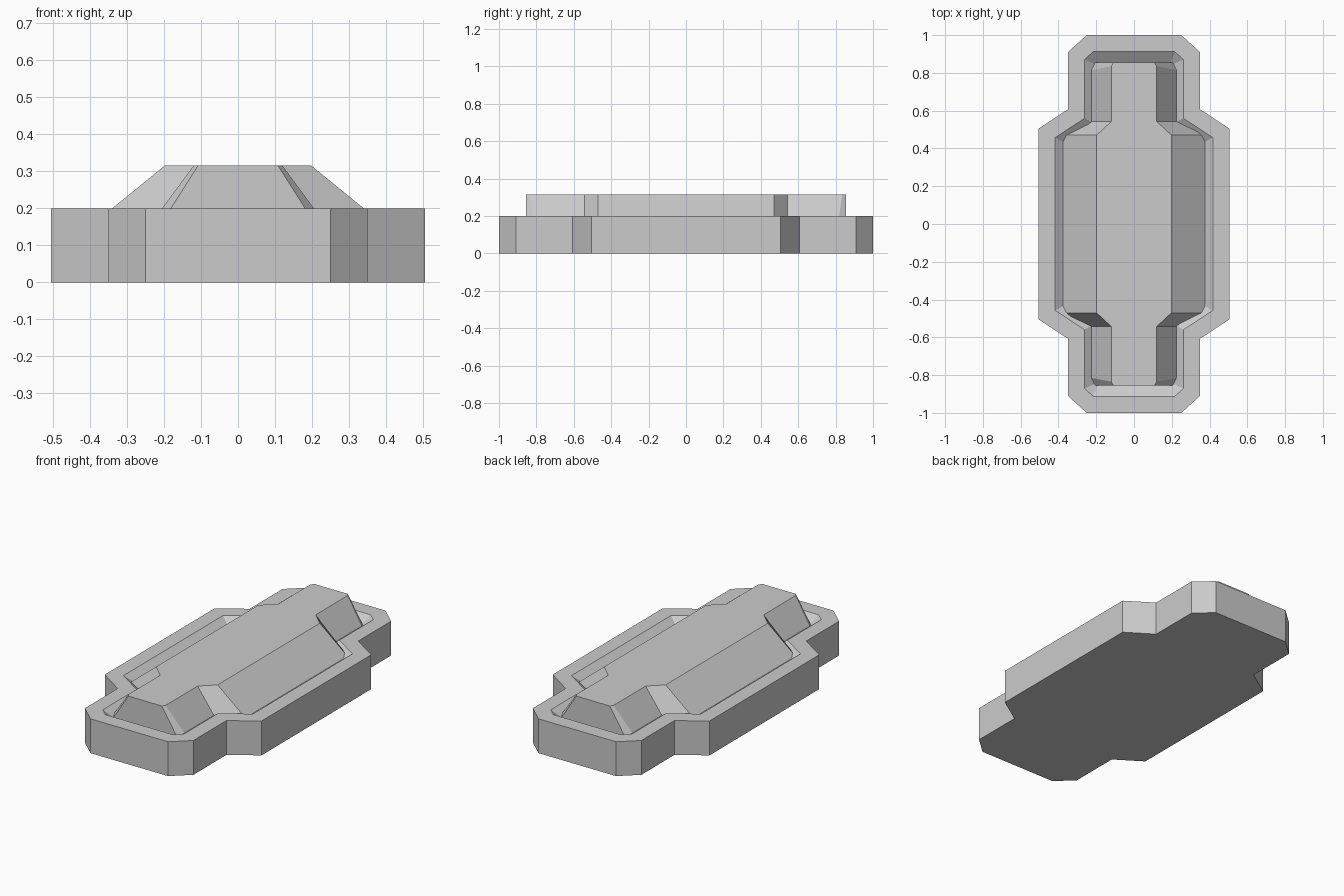
import bpy, bmesh
from mathutils import Vector

if "Cube" in bpy.data.objects:
    bpy.data.objects.remove(bpy.data.objects["Cube"])


def mirror_outline(quarter):
    """Full counter-clockwise outline from the +x +y quarter (listed side to end)."""
    right_left = quarter + [(-x, y) for x, y in reversed(quarter)]
    return right_left + [(-x, -y) for x, y in right_left]


def inset(outline, d):
    """Mitred inward offset of a counter-clockwise outline."""
    out = []
    n = len(outline)
    for i in range(n):
        p0, p, p1 = (Vector(outline[j % n]) for j in (i - 1, i, i + 1))
        a, b = (p - p0).normalized(), (p1 - p).normalized()
        na, nb = Vector((-a.y, a.x)), Vector((-b.y, b.x))
        q = p + (na + nb) * d / (1 + na.dot(nb))
        out.append((q.x, q.y))
    return out


def loft(name, rings):
    """Closed solid through (outline, z) rings, capped at both ends."""
    bm = bmesh.new()
    loops = [[bm.verts.new((x, y, z)) for x, y in outline] for outline, z in rings]
    n = len(loops[0])
    for lo, hi in zip(loops, loops[1:]):
        for i in range(n):
            j = (i + 1) % n
            bm.faces.new((lo[i], lo[j], hi[j], hi[i]))
    bm.faces.new(loops[0][::-1])
    bm.faces.new(loops[-1])
    bmesh.ops.recalc_face_normals(bm, faces=bm.faces)
    mesh = bpy.data.meshes.new(name)
    bm.to_mesh(mesh)
    bm.free()
    obj = bpy.data.objects.new(name, mesh)
    bpy.context.collection.objects.link(obj)
    return obj


# Base tray: stepped plate with a flat rim and sloped recess
base = mirror_outline([(0.505, 0.505), (0.35, 0.607), (0.35, 0.91), (0.25, 1.0)])
loft("base_tray", [(base, 0), (base, 0.2), (inset(base, 0.088), 0.2),
                   (inset(base, 0.158), 0.15)])

# Raised body: sloped sides, upright ends, sunk into the recess
body_low = mirror_outline([(0.413, 0.47), (0.249, 0.543), (0.249, 0.81), (0.219, 0.855)])
body_top = mirror_outline([(0.198, 0.47), (0.12, 0.543), (0.12, 0.835), (0.108, 0.855)])
loft("raised_body", [(body_low, 0.14), (body_top, 0.315)])
